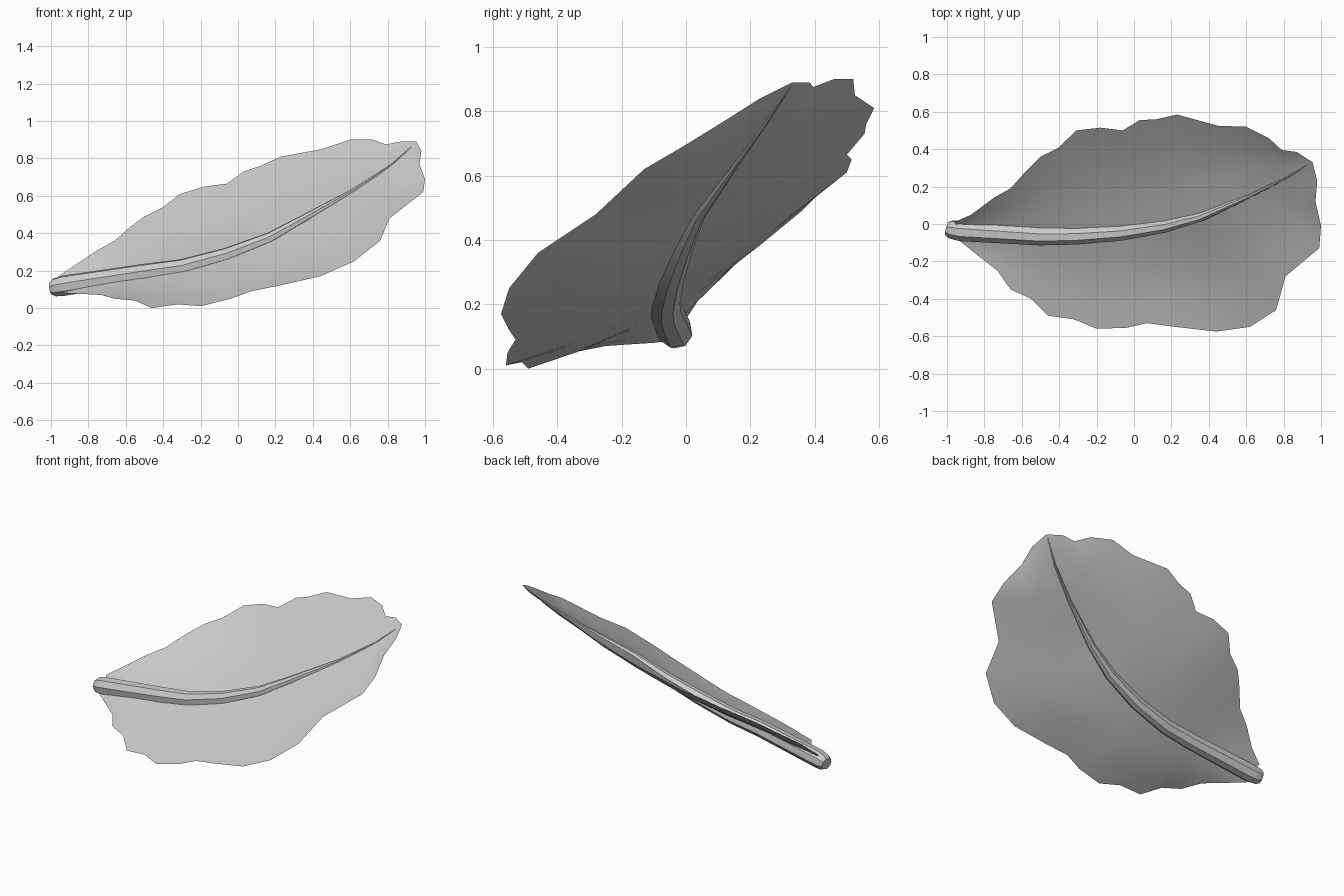
import bpy, bmesh, math
from mathutils import Vector

if "Cube" in bpy.data.objects:
    bpy.data.objects.remove(bpy.data.objects["Cube"])

# Midrib path: x, y, z, radius
RIB = [(-1.0, -.022, .108, .036), (-.98, -.028, .111, .05), (-.93, -.037, .12, .056),
       (-.5, -.065, .187, .051), (-.3, -.064, .216, .047), (-.06, -.048, .282, .042),
       (.17, -.013, .372, .034), (.36, .037, .48, .024), (.62, .15, .63, .011),
       (.82, .25, .765, .006), (.94, .325, .875, .002)]

# Wavy leaf margins, stem to tip
UPPER = [(-.96, .01, .17), (-.87, .05, .23), (-.75, .14, .31), (-.66, .19, .36), (-.58, .28, .43),
         (-.5, .36, .49), (-.4, .41, .54), (-.31, .5, .61), (-.18, .515, .65), (-.06, .5, .665),
         (.03, .555, .73), (.12, .56, .76), (.23, .585, .81), (.45, .525, .85), (.6, .52, .9),
         (.72, .46, .9), (.79, .395, .875), (.87, .385, .89), (.955, .33, .89)]
LOWER = [(-.97, -.06, .085), (-.92, -.1, .08), (-.82, -.18, .075), (-.73, -.25, .07), (-.66, -.35, .05),
         (-.55, -.4, .04), (-.46, -.49, .0), (-.32, -.51, .02), (-.2, -.56, .01), (-.04, -.555, .05),
         (.07, -.53, .09), (.22, -.55, .12), (.44, -.575, .17), (.62, -.55, .25), (.76, -.46, .36),
         (.81, -.28, .48), (.99, -.13, .62), (1.0, -.01, .69), (.97, .12, .77), (.98, .23, .84),
         (.955, .33, .89)]


def fractions(pts):
    d = [0]
    for a, b in zip(pts, pts[1:]):
        d.append(d[-1] + (b - a).length)
    return [v / d[-1] for v in d]


def sample(pts, t):
    f = fractions(pts)
    for i in range(len(pts) - 1):
        if t <= f[i + 1] + 1e-9:
            return pts[i].lerp(pts[i + 1], (t - f[i]) / (f[i + 1] - f[i]))
    return pts[-1].copy()


def make_object(name, bm):
    bmesh.ops.recalc_face_normals(bm, faces=bm.faces)
    me = bpy.data.meshes.new(name)
    bm.to_mesh(me)
    bm.free()
    ob = bpy.data.objects.new(name, me)
    bpy.context.collection.objects.link(ob)
    return ob


# Leaf blade: each half is a sagging strip between midrib and margin
bm = bmesh.new()
spine = [Vector(p[:3]) for p in RIB[2:]] + [Vector((.955, .33, .89))]
normal = Vector((-.33, -.5, .8)).normalized()
for margin in (UPPER, LOWER):
    edge = [Vector(p) for p in margin]
    rows = []
    for e, t in zip(edge, fractions(edge)):
        r = sample(spine, t)
        width = (e - r).length
        row = []
        for s in (0, .33, .67, 1):
            p = r.lerp(e, s) - normal * (.16 * width * s * (1 - s))
            row.append(bm.verts.new(p))
        rows.append(row)
    for a, b in zip(rows, rows[1:]):
        for i in range(3):
            bm.faces.new((a[i], b[i], b[i + 1], a[i + 1]))
bmesh.ops.remove_doubles(bm, verts=bm.verts, dist=.0005)
leaf = make_object("leaf_blade", bm)

# Midrib: tapered eight-sided stem following the path
bm = bmesh.new()
SIDES = 8
centres = [Vector(p[:3]) for p in RIB]
rings = []
for i, c in enumerate(centres):
    tan = (centres[min(i + 1, len(RIB) - 1)] - centres[max(i - 1, 0)]).normalized()
    side = tan.cross(normal).normalized()
    up = side.cross(tan)
    rings.append([bm.verts.new(c + RIB[i][3] * (math.cos(a) * side + math.sin(a) * up))
                  for a in (2 * math.pi * k / SIDES for k in range(SIDES))])
for a, b in zip(rings, rings[1:]):
    for k in range(SIDES):
        n = (k + 1) % SIDES
        bm.faces.new((a[k], a[n], b[n], b[k]))
bm.faces.new(rings[0])
bm.faces.new(rings[-1])
rib = make_object("midrib", bm)

# Smooth shading with crisp edges
for ob in (leaf, rib):
    bpy.ops.object.select_all(action='DESELECT')
    ob.select_set(True)
    bpy.context.view_layer.objects.active = ob
    bpy.ops.object.shade_smooth_by_angle(angle=math.radians(30))
